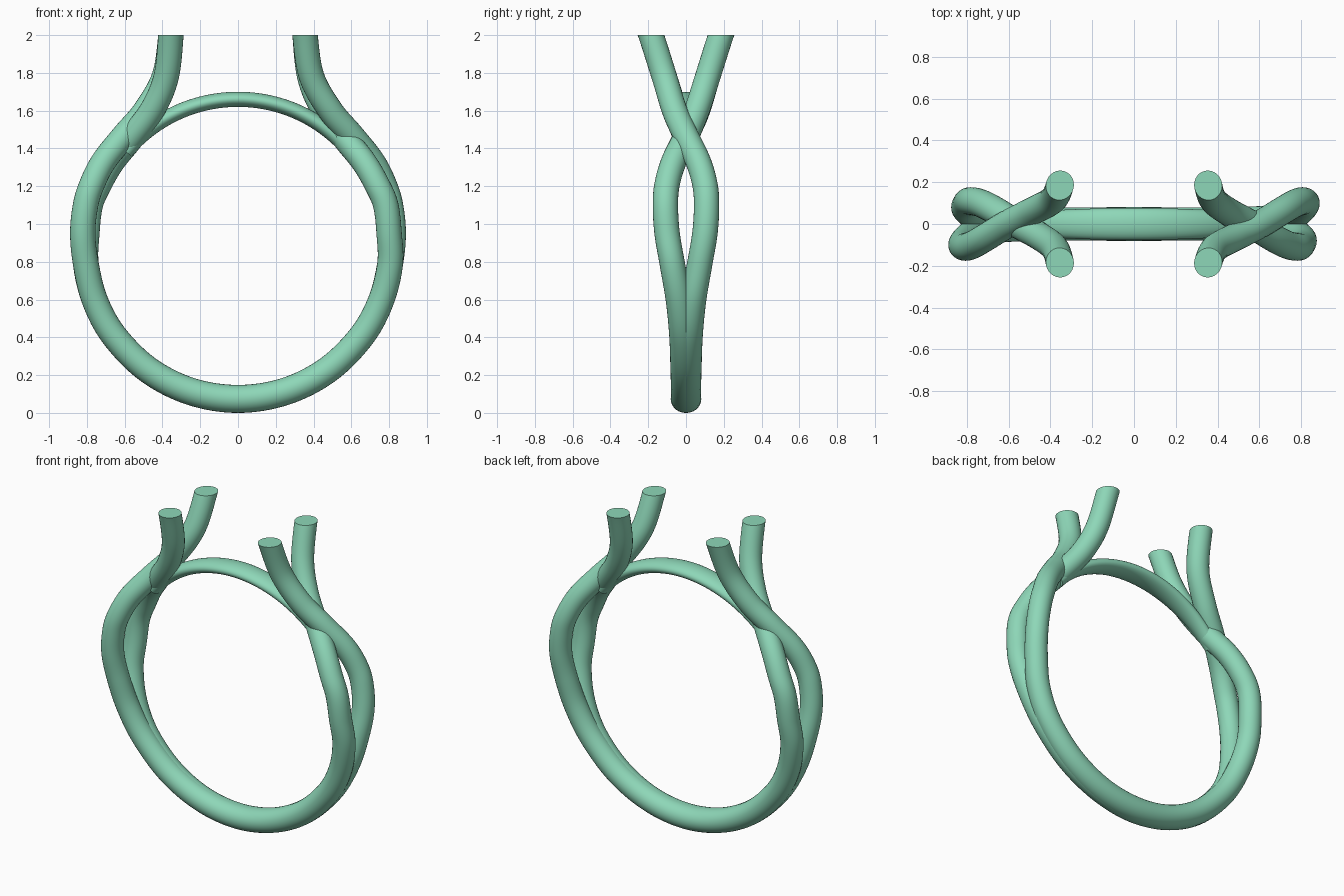
import bpy, bmesh, math
from mathutils import Vector, Matrix

if "Cube" in bpy.data.objects:
    bpy.data.objects.remove(bpy.data.objects["Cube"])

mat = bpy.data.materials.new("green_wax")
mat.diffuse_color = (0.27, 0.68, 0.48, 1)
mat.use_nodes = True
mat.node_tree.nodes["Principled BSDF"].inputs["Base Color"].default_value = mat.diffuse_color
CZ = 0.885  # height of the finger-hole centre


def spline(pts, n=8):
    """Catmull-Rom through (x, y, z, width, depth) points."""
    p = [pts[0]] + pts + [pts[-1]]
    out = []
    for i in range(1, len(p) - 2):
        for k in range(n):
            t = k / n
            out.append([0.5 * (2 * b + (c - a) * t + (2 * a - 5 * b + 4 * c - d) * t * t
                               + (3 * b - a - 3 * c + d) * t ** 3)
                        for a, b, c, d in zip(p[i - 1], p[i], p[i + 1], p[i + 2])])
    return out + [list(pts[-1])]


def sweep(name, path, sides=28, turn=0.0):
    """Elliptical tube along a path, trimmed flat at z = 2."""
    bm = bmesh.new()
    rings = []
    for i, q in enumerate(path):
        a, b = path[max(i - 1, 0)], path[min(i + 1, len(path) - 1)]
        t = (Vector(b[:3]) - Vector(a[:3])).normalized()
        side = Vector((0, 1, 0))
        side = (side - t * side.dot(t)).normalized()
        up = t.cross(side)
        rings.append([bm.verts.new(Vector(q[:3]) + side * q[3] * math.cos(u) + up * q[4] * math.sin(u))
                      for u in (2 * math.pi * k / sides for k in range(sides))])
    for r, s in zip(rings, rings[1:]):
        for k in range(sides):
            j = (k + 1) % sides
            bm.faces.new((r[k], r[j], s[j], s[k]))
    bm.faces.new(rings[0])
    bm.faces.new(rings[-1])
    geom = bm.verts[:] + bm.edges[:] + bm.faces[:]
    cut = bmesh.ops.bisect_plane(bm, geom=geom, plane_co=(0, 0, 2), plane_no=(0, 0, 1), clear_outer=True)
    edges = [e for e in cut["geom_cut"] if isinstance(e, bmesh.types.BMEdge)]
    if edges:
        bmesh.ops.holes_fill(bm, edges=edges, sides=0)
    bmesh.ops.recalc_face_normals(bm, faces=bm.faces[:])
    bm.transform(Matrix.Rotation(turn, 4, 'Z'))
    me = bpy.data.meshes.new(name)
    bm.to_mesh(me)
    bm.free()
    ob = bpy.data.objects.new(name, me)
    bpy.context.collection.objects.link(ob)
    me.materials.append(mat)
    bpy.context.view_layer.objects.active = ob
    ob.select_set(True)
    bpy.ops.object.shade_smooth_by_angle(angle=math.radians(40))
    ob.select_set(False)


R = 0.067
# upper halves of a strand: x, offset in y, z
inner = [(0.80, 0.10, 0.95), (0.782, 0.109, 1.1), (0.735, 0.10, 1.21), (0.665, 0.065, 1.33), (0.56, 0.0, 1.46),
         (0.45, -0.06, 1.61), (0.38, -0.115, 1.78), (0.355, -0.185, 2.0), (0.35, -0.23, 2.12)]
outer = [(0.822, 0.10, 0.95), (0.807, 0.109, 1.1), (0.773, 0.10, 1.21), (0.712, 0.065, 1.33), (0.605, 0.0, 1.465),
         (0.49, -0.06, 1.6), (0.39, -0.115, 1.78), (0.355, -0.185, 2.0), (0.35, -0.23, 2.12)]
# lower half: angle from straight down, offset in y
lower = [(0, 0.003), (18, 0.004), (36, 0.009), (54, 0.018), (69, 0.038), (83, 0.072)]


def low(deg, off, sx):
    a = math.radians(deg)
    w = 0.078 - 0.011 * deg / 83
    d = 0.074 - 0.006 * deg / 83
    return (sx * 0.811 * math.sin(a), -off, CZ - 0.811 * math.cos(a), w, d)


# one strand runs from the inner prong on the right, under, to the outer prong on the left
path = [(x, -y, z, R, R) for x, y, z in reversed(inner)]
path += [low(d, o, 1) for d, o in reversed(lower)]
path += [low(d, o, -1) for d, o in lower[1:]]
path += [(-x, -y, z, R, R) for x, y, z in outer]
strand = spline(path)
sweep("front_strand", strand)
sweep("back_strand", strand, turn=math.pi)

# slim bridge closing the ring between the crossings
bridge = []
for i in range(49):
    a = math.radians(-50 + 100 * i / 48)
    w = 0.076 - 0.03 * (abs(a) / math.radians(50)) ** 2
    bridge.append((0.775 * math.sin(a), 0, CZ + 0.775 * math.cos(a), w, 0.04))
sweep("top_bridge", bridge)
